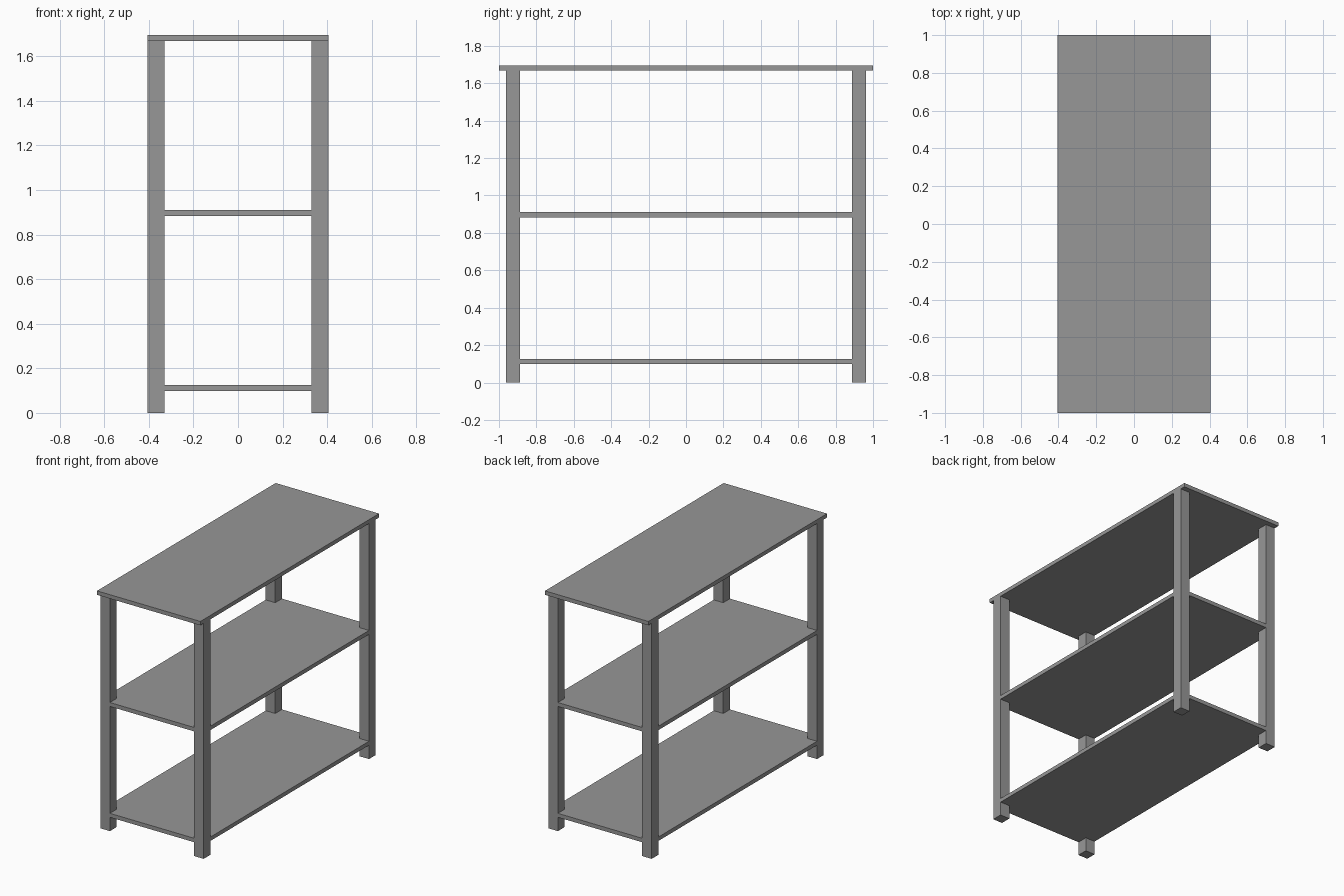
import bpy
import bmesh

cube = bpy.data.objects.get("Cube")
if cube:
    bpy.data.objects.remove(cube, do_unlink=True)

HX, HY = 0.405, 0.963      # outer half extents of the leg frame
LEG = 0.075                # leg thickness
THICK = 0.028              # board thickness
TOP_Z = 1.668              # underside of the top board

grey = bpy.data.materials.new("mid grey")
grey.use_nodes = True
colour = (0.31, 0.31, 0.31, 1)
grey.diffuse_color = colour
grey.node_tree.nodes["Principled BSDF"].inputs["Base Color"].default_value = colour


def extruded(name, outline, z0, z1):
    """Upright prism over a flat outline."""
    bm = bmesh.new()
    face = bm.faces.new([bm.verts.new((x, y, z0)) for x, y in outline])
    out = bmesh.ops.extrude_face_region(bm, geom=[face])
    top = [v for v in out["geom"] if isinstance(v, bmesh.types.BMVert)]
    bmesh.ops.translate(bm, verts=top, vec=(0, 0, z1 - z0))
    bmesh.ops.recalc_face_normals(bm, faces=bm.faces)
    mesh = bpy.data.meshes.new(name)
    bm.to_mesh(mesh)
    bm.free()
    mesh.materials.append(grey)
    obj = bpy.data.objects.new(name, mesh)
    bpy.context.collection.objects.link(obj)
    return obj


def rectangle(x0, x1, y0, y1):
    return [(x0, y0), (x1, y0), (x1, y1), (x0, y1)]


# Four square legs at the corners
for side, sx in (("left", 1), ("right", -1)):
    for end, sy in (("front", -1), ("back", 1)):
        xs = sorted((sx * HX, sx * (HX - LEG)))
        ys = sorted((sy * HY, sy * (HY - LEG)))
        extruded(f"{end}_{side}_leg", rectangle(*xs, *ys), 0, TOP_Z)

# Two shelves, notched around the legs and flush with their outer faces
ix, iy = HX - LEG, HY - LEG
notched = [(-ix, -HY), (ix, -HY), (ix, -iy), (HX, -iy), (HX, iy), (ix, iy),
           (ix, HY), (-ix, HY), (-ix, iy), (-HX, iy), (-HX, -iy), (-ix, -iy)]
for name, z in (("lower_shelf", 0.098), ("middle_shelf", 0.883)):
    extruded(name, notched, z, z + THICK)

# Top board overhanging at the front and back
extruded("top_board", rectangle(-HX, HX, -1, 1), TOP_Z, TOP_Z + THICK)
